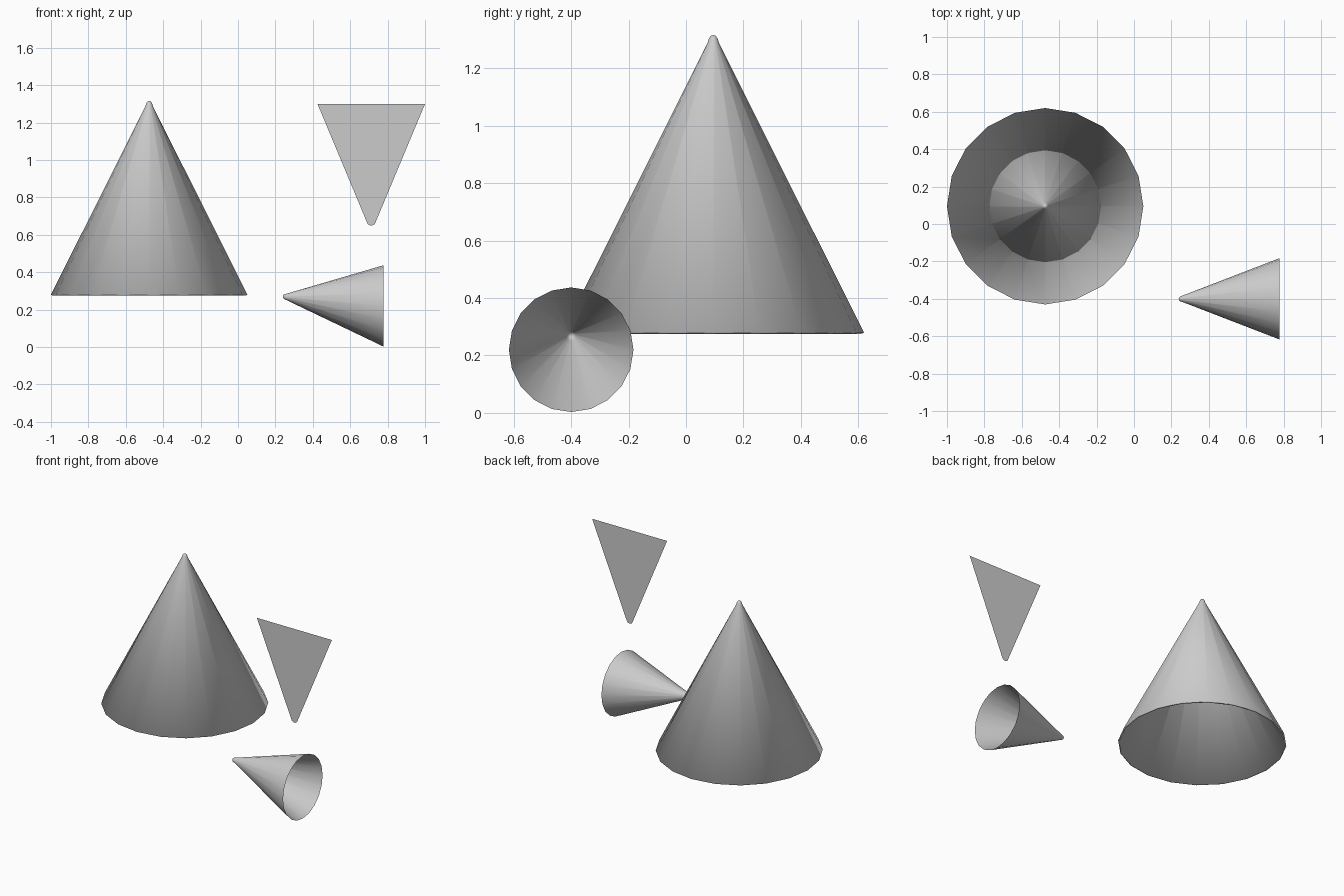
import bpy, math
from mathutils import Vector

if "Cube" in bpy.data.objects:
    bpy.data.objects.remove(bpy.data.objects["Cube"])

SIDES = 20


def make_object(name, verts, faces):
    mesh = bpy.data.meshes.new(name)
    mesh.from_pydata(verts, [], faces)
    mesh.update()
    ob = bpy.data.objects.new(name, mesh)
    bpy.context.collection.objects.link(ob)
    return ob


def open_cone(name, profile, place):
    """Rings of (radius, height) from rim up, closed by a final tip point."""
    *rings, tip = profile
    verts, faces = [], []
    for r, h in rings:
        for i in range(SIDES):
            a = 2 * math.pi * i / SIDES
            verts.append(place(r * math.cos(a), r * math.sin(a), h))
    for k in range(len(rings) - 1):
        for i in range(SIDES):
            j = (i + 1) % SIDES
            faces.append((k * SIDES + i, k * SIDES + j,
                          (k + 1) * SIDES + j, (k + 1) * SIDES + i))
    verts.append(place(0, 0, tip))
    last = (len(rings) - 1) * SIDES
    for i in range(SIDES):
        faces.append((last + i, last + (i + 1) % SIDES, len(verts) - 1))
    ob = make_object(name, verts, faces)
    ob.data.shade_smooth()
    bpy.context.view_layer.objects.active = ob
    ob.select_set(True)
    bpy.ops.object.shade_smooth_by_angle(angle=math.radians(40))
    ob.select_set(False)
    return ob


# Large upright cone: hollow, open below, with a thin wall
large = open_cone("large_cone",
                  [(0.525, 0), (0.020, 1.008), (0.016, 1.022), (0.009, 1.033), 1.037],
                  lambda u, v, h: Vector((-0.475 + u, 0.095 + v, 0.28 + h)))
wall = large.modifiers.new("wall", 'SOLIDIFY')
wall.thickness = 0.01
wall.offset = -1

# Small leaning cone: points left, its rim is upright and open to the right
open_cone("small_cone",
          [(0.217, 0), (0.017, 0.518), (0.013, 0.530), (0.007, 0.536), 0.538],
          lambda u, v, h: Vector((0.777 - h, -0.4 + u, 0.22 + v + 0.05 * h / 0.538)))

# Flat triangular sheet with a rounded lower point
R, CZ = 0.024, 0.674
dx, dz = 0.2875, 1.30 - CZ
phi = math.atan2(dz, dx)
start = phi - math.acos(R / math.hypot(dx, dz))
outline = [(0.425, 1.30)]
for i in range(9):
    a = math.pi - start + (math.pi + 2 * start) * i / 8
    outline.append((0.7125 + R * math.cos(a), CZ + R * math.sin(a)))
outline.append((1.0, 1.30))
make_object("triangle_sheet", [(x, -0.4, z) for x, z in outline],
            [tuple(range(len(outline)))])
